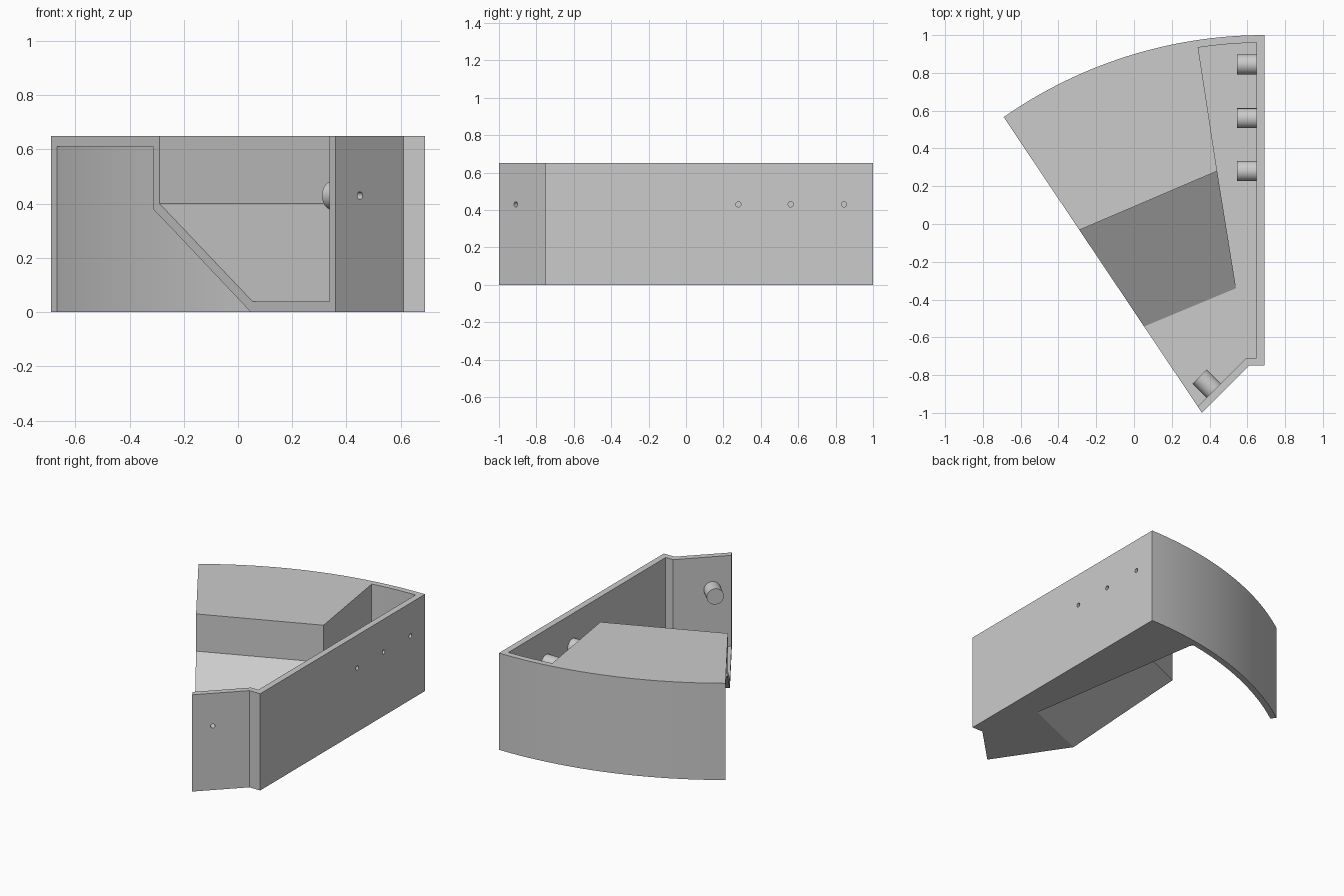
import bpy, bmesh, math
from mathutils import Vector

if "Cube" in bpy.data.objects:
    bpy.data.objects.remove(bpy.data.objects["Cube"], do_unlink=True)

HEIGHT, WALL = 0.65, 0.04
RADIUS, CENTRE = 2.41, Vector((0.69, -1.41))

grey = bpy.data.materials.new("plain grey")
grey.use_nodes = True
grey.diffuse_color = (0.6, 0.6, 0.6, 1)
grey.node_tree.nodes["Principled BSDF"].inputs["Base Color"].default_value = (0.6, 0.6, 0.6, 1)


def finish(bm, name):
    bmesh.ops.recalc_face_normals(bm, faces=bm.faces)
    mesh = bpy.data.meshes.new(name)
    bm.to_mesh(mesh)
    bm.free()
    mesh.materials.append(grey)
    obj = bpy.data.objects.new(name, mesh)
    bpy.context.collection.objects.link(obj)
    return obj


def prism(name, outline, z0, z1):
    bm = bmesh.new()
    face = bm.faces.new([bm.verts.new((x, y, z0)) for x, y in outline])
    top = bmesh.ops.extrude_face_region(bm, geom=[face])["geom"]
    bmesh.ops.translate(bm, verts=[v for v in top if isinstance(v, bmesh.types.BMVert)],
                        vec=(0, 0, z1 - z0))
    return finish(bm, name)


def loft(name, left, right, stations, over_left, over_right):
    """Convex solid across the wedge; stations are (fraction, height)."""
    bm = bmesh.new()
    for t, z in stations:
        a = Vector(left[0]).lerp(Vector(left[1]), t)
        b = Vector(right[0]).lerp(Vector(right[1]), t)
        for p in (a.lerp(b, -over_left), a.lerp(b, 1 + over_right)):
            bm.verts.new((p.x, p.y, z))
    bmesh.ops.convex_hull(bm, input=bm.verts)
    return finish(bm, name)


def rod(name, start, end, radius, sides=40):
    start, end = Vector(start), Vector(end)
    axis = end - start
    bm = bmesh.new()
    bmesh.ops.create_cone(bm, cap_ends=True, segments=sides, radius1=radius,
                          radius2=radius, depth=axis.length)
    bm.transform(axis.to_track_quat("Z", "Y").to_matrix().to_4x4())
    bmesh.ops.translate(bm, verts=bm.verts, vec=(start + end) / 2)
    return finish(bm, name)


def arc(radius, x0, x1, n):
    a0, a1 = (math.asin((x - CENTRE.x) / radius) for x in (x0, x1))
    angles = [a0 + (a1 - a0) * i / n for i in range(n + 1)]
    return [(CENTRE.x + radius * math.sin(a), CENTRE.y + radius * math.cos(a)) for a in angles]


def combine(target, tool, operation):
    mod = target.modifiers.new(tool.name, "BOOLEAN")
    mod.operation, mod.solver, mod.object = operation, "EXACT", tool
    bpy.context.view_layer.objects.active = target
    bpy.ops.object.modifier_apply(modifier=mod.name)
    bpy.data.objects.remove(tool, do_unlink=True)


# Solid wedge with a curved back and a cut-off front corner
body = prism("wedge_housing",
             arc(RADIUS, 0.69, -0.69, 32) + [(0.36, -1.0), (0.61, -0.75), (0.69, -0.75)],
             0, HEIGHT)

# Open tray: front floor and the channel beside the raised block
tray = prism("tray_cutter",
             arc(RADIUS - WALL, 0.648, 0.34, 10)
             + [(0.44, 0.28), (0.54, -0.34), (0.06, -0.54), (-0.05, -0.586),
                (0.25, -1.053), (0.593, -0.71), (0.648, -0.71)],
             WALL, HEIGHT + 0.1)
combine(body, tray, "DIFFERENCE")

# Space above the ramp, in front of the riser
ramp = loft("ramp_cutter", [(-0.285, -0.03), (0.06, -0.54)], [(0.44, 0.28), (0.54, -0.34)],
            [(0, 0.75), (0, 0.4), (1, WALL), (1.05, 0.045), (1.05, 0.75)], 0.2, 0.06)
combine(body, ramp, "DIFFERENCE")

# Hollow underneath the raised block, open on the cut side
hollow = prism("hollow_cutter",
               arc(RADIUS - WALL, -0.85, 0.30, 32) + [(0.398, 0.31), (-0.45, -0.055)],
               -0.1, HEIGHT - WALL)
combine(body, hollow, "DIFFERENCE")

# Hollow underneath the ramp
under = loft("ramp_hollow_cutter", [(-0.31, 0.005), (0.055, -0.53)],
             [(0.398, 0.31), (0.50, -0.345)],
             [(-0.05, 0.38), (0, 0.38), (1.1, -0.038), (1.1, -0.1), (-0.05, -0.1)], 0.2, 0)
combine(body, under, "DIFFERENCE")

# Screw bosses inside the walls, each with a blind pilot hole from outside
bosses = [(Vector((0.69, y, 0.43)), Vector((-1, 0, 0))) for y in (0.28, 0.56, 0.845)]
bosses.append((Vector((0.45, -0.91, 0.43)), Vector((-1, 1, 0)).normalized()))
for outside, inward in bosses:
    combine(body, rod("boss", outside + inward * 0.02, outside + inward * 0.145, 0.053), "UNION")
    combine(body, rod("pilot_hole", outside - inward * 0.05, outside + inward * 0.11, 0.014, 20),
            "DIFFERENCE")

# Smooth curves, keep crisp corners
bpy.ops.object.select_all(action="DESELECT")
body.select_set(True)
bpy.context.view_layer.objects.active = body
bpy.ops.object.shade_smooth_by_angle(angle=math.radians(30))
